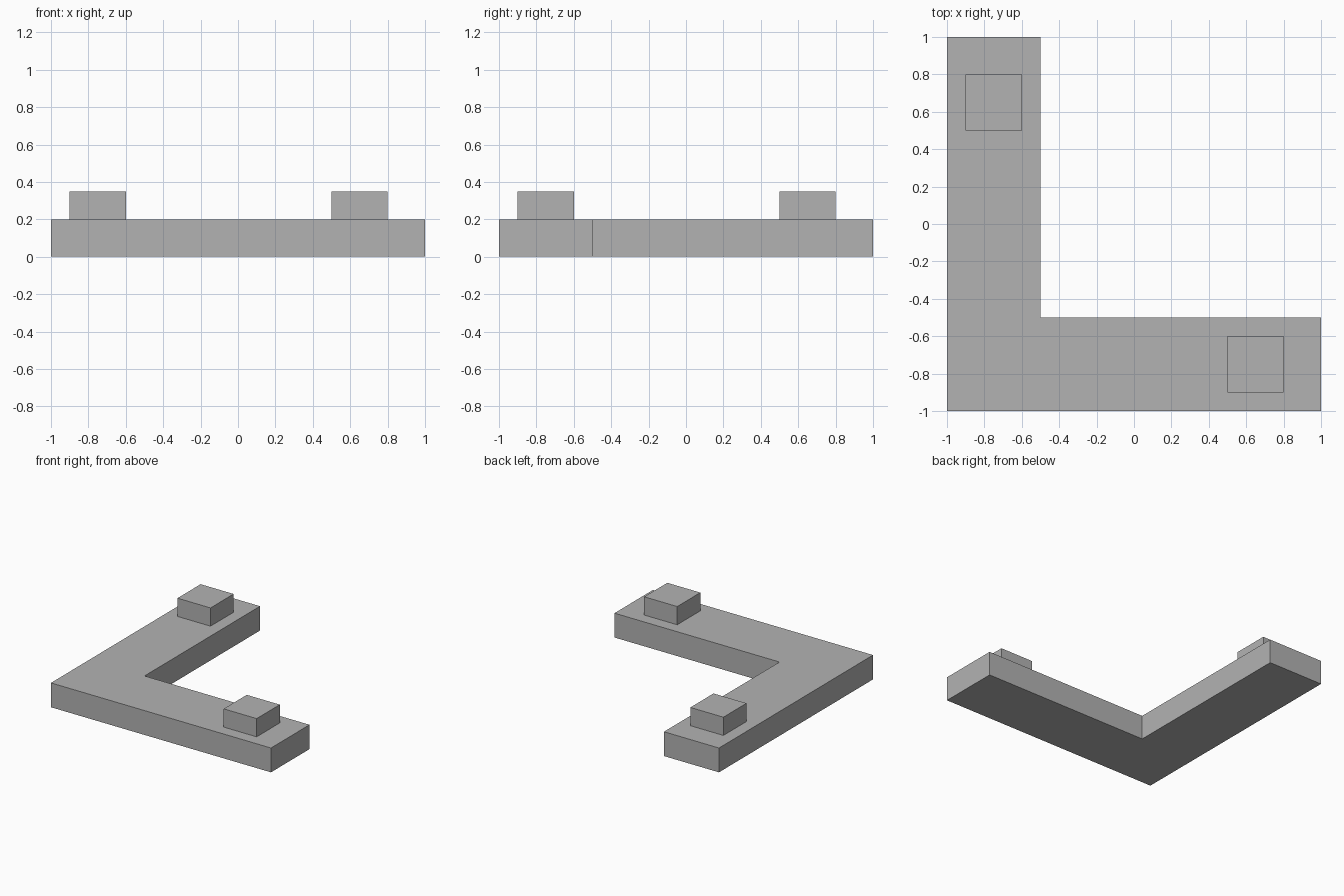
import bpy
import bmesh

default_cube = bpy.data.objects.get("Cube")
if default_cube:
    bpy.data.objects.remove(default_cube, do_unlink=True)

# Single plain grey
grey = bpy.data.materials.new("plain_grey")
grey.use_nodes = True
colour = (0.45, 0.45, 0.45, 1)
grey.diffuse_color = colour
grey.node_tree.nodes["Principled BSDF"].inputs["Base Color"].default_value = colour


def extruded(name, outline, bottom, top):
    """Flat-shaded solid raised from a counter-clockwise outline."""
    bm = bmesh.new()
    base = bm.faces.new([bm.verts.new((x, y, bottom)) for x, y in outline])
    raised = bmesh.ops.extrude_face_region(bm, geom=[base], use_keep_orig=True)
    verts = [v for v in raised["geom"] if isinstance(v, bmesh.types.BMVert)]
    bmesh.ops.translate(bm, verts=verts, vec=(0, 0, top - bottom))
    bmesh.ops.recalc_face_normals(bm, faces=bm.faces)
    mesh = bpy.data.meshes.new(name)
    bm.to_mesh(mesh)
    bm.free()
    mesh.materials.append(grey)
    obj = bpy.data.objects.new(name, mesh)
    bpy.context.collection.objects.link(obj)
    return obj


def square(x, y, half):
    return [(x - half, y - half), (x + half, y - half),
            (x + half, y + half), (x - half, y + half)]


# L-shaped slab
slab_height = 0.2
extruded("corner_slab",
         [(-1, -1), (1, -1), (1, -0.5), (-0.5, -0.5), (-0.5, 1), (-1, 1)],
         0, slab_height)

# Raised square block near the end of each arm
for name, x, y in (("back_block", -0.75, 0.65), ("left_block", 0.65, -0.75)):
    extruded(name, square(x, y, 0.15), slab_height, 0.35)
